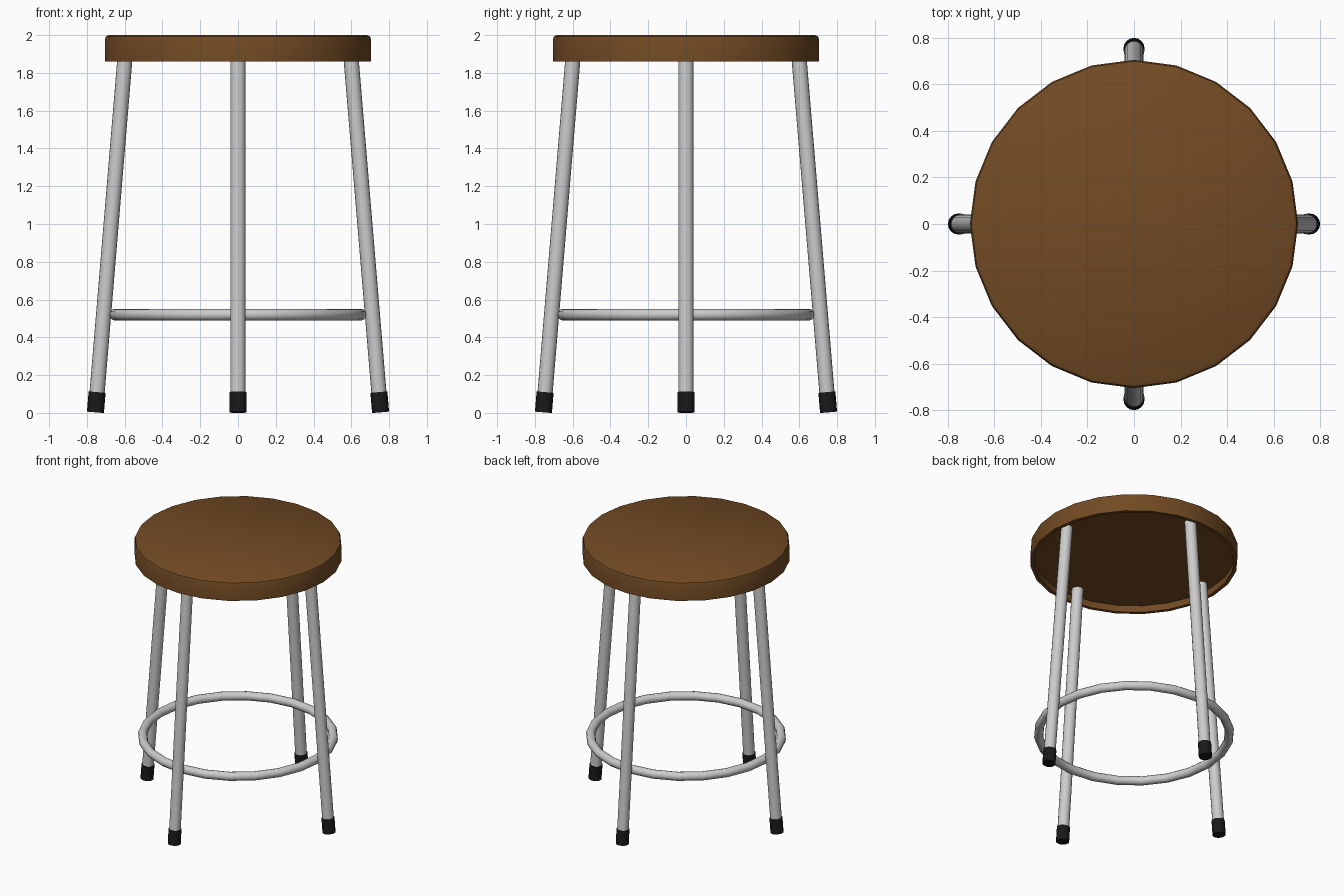
import bpy, math
from mathutils import Vector

if "Cube" in bpy.data.objects:
    bpy.data.objects.remove(bpy.data.objects["Cube"])


def material(name, rgb):
    m = bpy.data.materials.new(name)
    m.diffuse_color = (*rgb, 1)
    m.use_nodes = True
    m.node_tree.nodes["Principled BSDF"].inputs["Base Color"].default_value = m.diffuse_color
    return m


def smooth(ob, angle=40):
    bpy.ops.object.select_all(action='DESELECT')
    ob.select_set(True)
    bpy.context.view_layer.objects.active = ob
    bpy.ops.object.shade_smooth_by_angle(angle=math.radians(angle))


def lathe(name, profile, sides):
    """Revolve an (r, z) profile around z, capping both ends."""
    verts = [(r * math.cos(2 * math.pi * i / sides), r * math.sin(2 * math.pi * i / sides), z)
             for r, z in profile for i in range(sides)]
    faces = [(k * sides + i, k * sides + (i + 1) % sides,
              (k + 1) * sides + (i + 1) % sides, (k + 1) * sides + i)
             for k in range(len(profile) - 1) for i in range(sides)]
    faces.append(tuple(reversed(range(sides))))
    faces.append(tuple(range((len(profile) - 1) * sides, len(profile) * sides)))
    mesh = bpy.data.meshes.new(name)
    mesh.from_pydata(verts, [], faces)
    ob = bpy.data.objects.new(name, mesh)
    bpy.context.collection.objects.link(ob)
    # first profile point is the underside of the recess, so faces point outward
    smooth(ob)
    return ob


def tube(name, p, q, radius, mat=None):
    """Round bar from p to q."""
    p, q = Vector(p), Vector(q)
    d = q - p
    bpy.ops.mesh.primitive_cylinder_add(vertices=16, radius=radius, depth=d.length,
                                        location=(p + q) / 2,
                                        rotation=d.to_track_quat('Z', 'Y').to_euler())
    ob = bpy.context.object
    ob.name = name
    if mat:
        ob.data.materials.append(mat)
    smooth(ob)
    return ob


wood = material("brown wood", (0.17, 0.07, 0.017))
rubber = material("black rubber", (0.01, 0.01, 0.01))

# Seat: 24-sided disc with rounded top edge and recessed underside
seat = lathe("seat", [(0.68, 1.91), (0.68, 1.86), (0.705, 1.86), (0.705, 1.975),
                      (0.699, 1.992), (0.685, 2.0)], 24)
seat.data.materials.append(wood)


# Four splayed legs with rubber feet
def leg_radius(z):
    return 0.755 - 0.0833 * z


for i, side in enumerate(("right", "back", "left", "front")):
    c, s = ((1, 0), (0, 1), (-1, 0), (0, -1))[i]

    def at(z):
        return (c * leg_radius(z), s * leg_radius(z), z)

    tube(side + "_leg", at(0.02), at(1.92), 0.04)
    tube(side + "_foot", at(0.003), at(0.11), 0.045, rubber)

# Foot ring
bpy.ops.mesh.primitive_torus_add(major_radius=0.65, minor_radius=0.031,
                                 major_segments=24, minor_segments=12,
                                 location=(0, 0, 0.52))
ring = bpy.context.object
ring.name = "foot_ring"
smooth(ring, 60)
